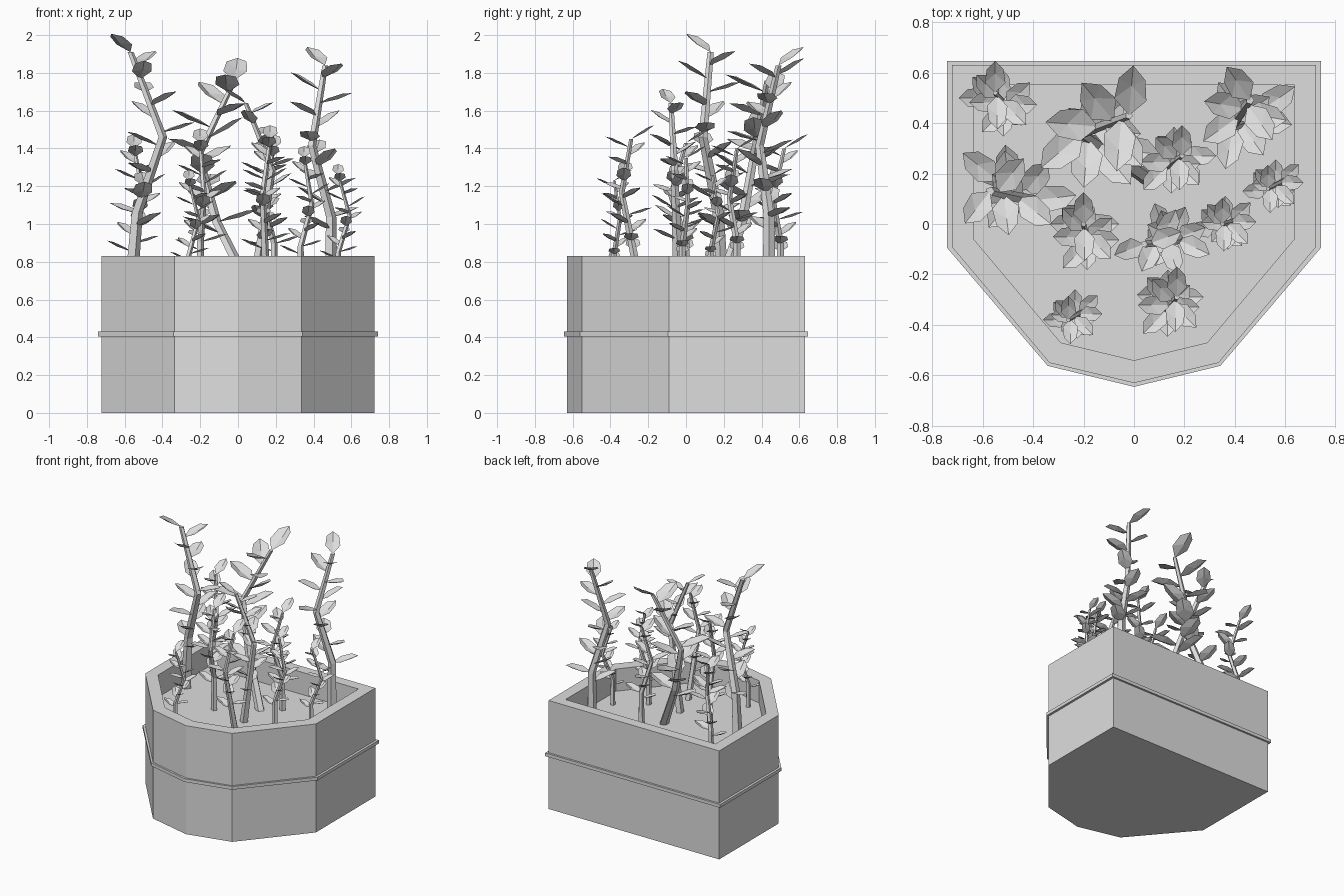
import bpy, bmesh, math
from mathutils import Vector

cube = bpy.data.objects.get("Cube")
if cube:
    bpy.data.objects.remove(cube, do_unlink=True)

grey = bpy.data.materials.new("plain_grey")
grey.use_nodes = True
grey.diffuse_color = (0.73, 0.73, 0.73, 1)
grey.node_tree.nodes["Principled BSDF"].inputs["Base Color"].default_value = grey.diffuse_color

SOIL = 0.66


def finish(bm, name, fix_normals=True):
    if fix_normals:
        bmesh.ops.recalc_face_normals(bm, faces=bm.faces)
    mesh = bpy.data.meshes.new(name)
    bm.to_mesh(mesh)
    bm.free()
    mesh.materials.append(grey)
    obj = bpy.data.objects.new(name, mesh)
    bpy.context.collection.objects.link(obj)


def outline(half):
    """Mirror a right-hand half outline that starts on the centre line."""
    return half + [(-x, y) for x, y in reversed(half) if x > 0]


def loft(name, rings, closed=False):
    """Bridge rings of (outline, z), capping the ends unless closed."""
    bm = bmesh.new()
    loops = [[bm.verts.new((x, y, z)) for x, y in pts] for pts, z in rings]
    pairs = list(zip(loops, loops[1:]))
    if closed:
        pairs.append((loops[-1], loops[0]))
    else:
        bm.faces.new(loops[0])
        bm.faces.new(loops[-1])
    for a, b in pairs:
        for i in range(len(a)):
            j = (i + 1) % len(a)
            bm.faces.new((a[i], a[j], b[j], b[i]))
    finish(bm, name)


# Planter box, recessed soil and the band round the middle
outer = outline([(0, -0.63), (0.335, -0.55), (0.722, -0.09), (0.722, 0.63)])
inner = outline([(0, -0.54), (0.29, -0.47), (0.635, -0.06), (0.635, 0.55)])
trim = outline([(0, -0.645), (0.342, -0.562), (0.74, -0.095), (0.74, 0.645)])
loft("planter_box", [(outer, 0), (outer, 0.83), (inner, 0.83), (inner, SOIL)])
loft("planter_band", [(outer, 0.405), (trim, 0.405), (trim, 0.43), (outer, 0.43)], closed=True)


def add_leaf(bm, base, azimuth, pitch, size):
    """Pointed leaf folded along its midrib."""
    out = Vector((math.cos(azimuth), math.sin(azimuth), 0))
    side = Vector((-out.y, out.x, 0))
    along = out * math.cos(pitch) + Vector((0, 0, math.sin(pitch)))
    up = along.cross(side)

    def point(a, s, u):
        return bm.verts.new(base + (along * a + side * s + up * u) * size)

    root, rib, tip = point(0, 0, 0), point(0.6, 0, -0.06), point(1.05, 0, -0.02)
    for s in (1, -1):
        low, high = point(0.36, s * 0.29, 0.04), point(0.8, s * 0.24, 0.04)
        for face in ((root, rib, low), (rib, high, low), (rib, tip, high)):
            bm.faces.new(face if s > 0 else face[::-1])


def plant(name, base, top, bend, tip, leaf, tip_angle, low=0.0):
    """Tapering stem, bent sideways part way up, with opposite pairs of leaves."""
    height = top - SOIL
    levels = [0, 0.32, 0.64, 1]
    start, bend, tip = (Vector((*v, 0)) for v in (base, bend, tip))
    sway = [Vector(), bend * low, bend, tip]
    path = [start + s + Vector((0, 0, SOIL + t * height)) for t, s in zip(levels, sway)]

    rings = []
    for t, p in zip(levels, path):
        r = height * (0.031 - 0.017 * t)
        rings.append(([(p.x + r * math.cos(a), p.y + r * math.sin(a))
                       for a in [math.tau * i / 5 for i in range(5)]], p.z))
    loft(name + "_stem", rings)

    bm = bmesh.new()
    count = 14
    for i in range(count):
        t = 1 - 0.74 * i / (count - 1)
        n = next(j for j in range(1, 4) if t <= levels[j])
        f = (t - levels[n - 1]) / (levels[n] - levels[n - 1])
        angle = math.radians(tip_angle + 180 * i + 45 * (i // 2))
        pitch = math.radians(32 if i == 0 else 18 + 7 * (i % 3))
        add_leaf(bm, path[n - 1].lerp(path[n], f), angle, pitch, leaf)
    finish(bm, name + "_leaves", fix_normals=False)


# Plants: base, top, bend, tip offset, leaf length, direction of the top leaf, lower sway
plants = [
    ("tall_left_plant", (-0.57, 0.19), 1.91, (0.17, -0.1), (0, -0.06), 0.18, 232, 0.2),
    ("tall_middle_plant", (0.06, 0.18), 1.76, (-0.27, 0.18), (-0.08, 0.25), 0.22, 85, 0.65),
    ("tall_right_plant", (0.49, 0.44), 1.84, (-0.1, -0.05), (-0.03, 0.05), 0.18, 125),
    ("centre_plant", (0.08, -0.04), 1.64, (0.1, -0.02), (-0.04, -0.04), 0.14, 200, 0.5),
    ("front_plant", (0.15, -0.24), 1.45, (-0.02, -0.1), (0.02, -0.05), 0.135, 90, 0.5),
    ("back_centre_plant", (0.19, 0.27), 1.4, (-0.06, -0.04), (0, 0), 0.135, 90),
    ("back_left_plant", (-0.56, 0.5), 1.4, (0.06, -0.04), (0.01, 0.02), 0.14, 90),
    ("middle_left_plant", (-0.2, 0.0), 1.43, (0.02, -0.08), (0, 0), 0.14, 90),
    ("middle_right_plant", (0.33, -0.02), 1.35, (0.06, 0.03), (0.02, 0.02), 0.115, 90),
    ("small_right_plant", (0.53, 0.13), 1.26, (0.06, 0.04), (0, 0.01), 0.105, 90),
    ("small_front_plant", (-0.26, -0.38), 1.23, (0.05, 0.03), (0, 0), 0.105, 90),
]
for spec in plants:
    plant(*spec)
